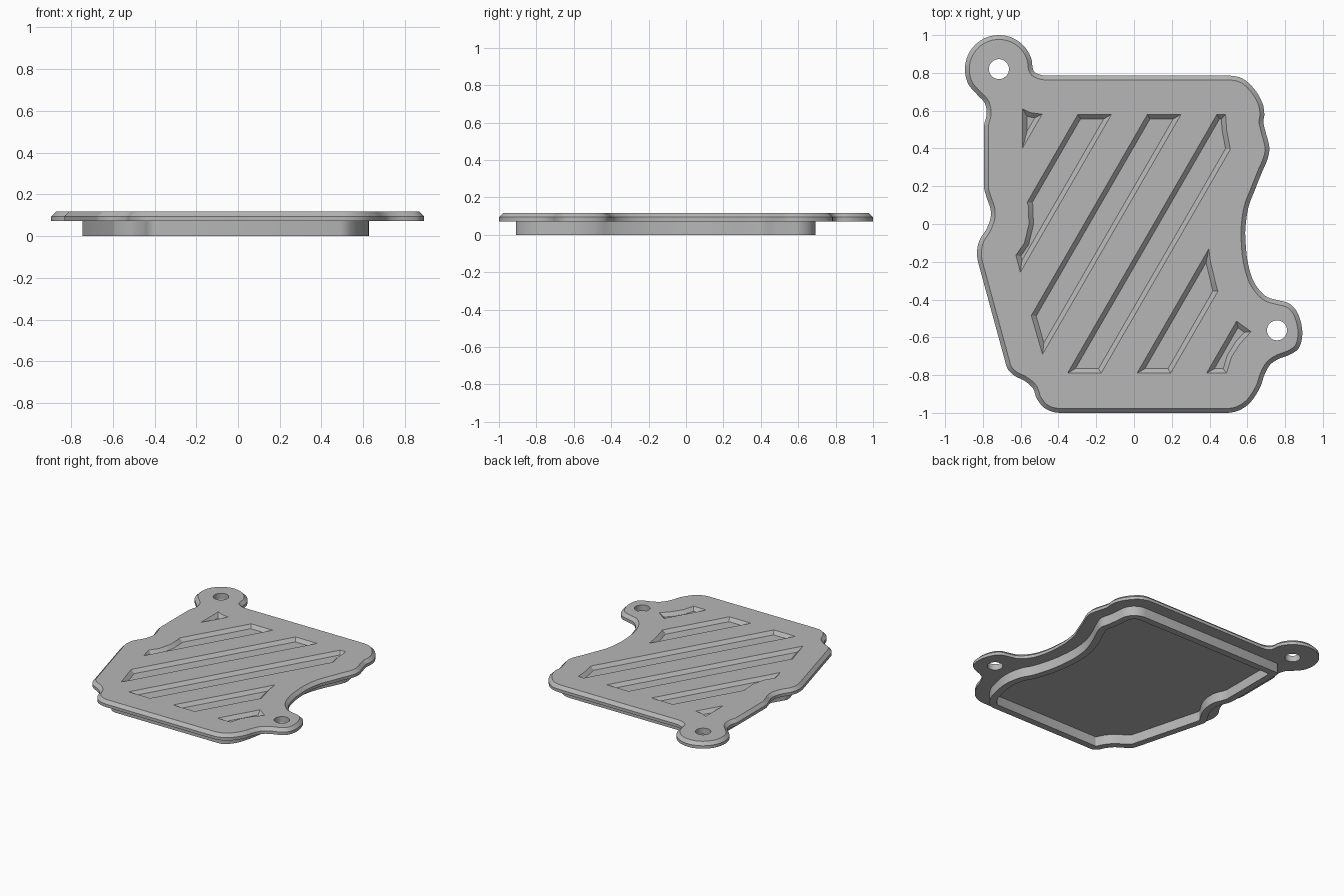
import bpy, bmesh, math
from mathutils import Vector

cube = bpy.data.objects.get("Cube")
if cube:
    bpy.data.objects.remove(cube, do_unlink=True)

grey = bpy.data.materials.new("plain_grey")
grey.use_nodes = True
grey.diffuse_color = (0.47, 0.47, 0.47, 1)
grey.node_tree.nodes["Principled BSDF"].inputs["Base Color"].default_value = grey.diffuse_color

BASE, SHOULDER, TOP = 0.072, 0.094, 0.117
GROOVE_DEPTH = 0.024


def hundredths(points):
    return [Vector(p) / 100 for p in points]


def circle(x, y, r, start, end, steps):
    """Clockwise arc, angles in degrees, in hundredths."""
    angles = [math.radians(start + (end - start) * i / steps) for i in range(steps + 1)]
    return [(x + r * math.cos(a), y + r * math.sin(a)) for a in angles]


def smooth_loop(points, steps=4):
    """Closed smooth curve through the points; long spans stay straight."""
    n, out = len(points), []
    tangents = [(points[(i + 1) % n] - points[i - 1]).normalized() for i in range(n)]
    for i in range(n):
        a, b = points[i], points[(i + 1) % n]
        length = (b - a).length
        out.append(a.copy())
        if length > 0.25:
            continue
        ta, tb = tangents[i] * length, tangents[(i + 1) % n] * length
        for k in range(1, steps):
            t = k / steps
            u = 1 - t
            out.append(a * (u * u * (1 + 2 * t)) + b * (t * t * (3 - 2 * t))
                       + ta * (t * u * u) - tb * (t * t * u))
    return out


def inset(points, d):
    """Mitred inset of a clockwise outline."""
    out = []
    for i, p in enumerate(points):
        e1 = (p - points[i - 1]).normalized()
        e2 = (points[(i + 1) % len(points)] - p).normalized()
        n1, n2 = Vector((e1.y, -e1.x)), Vector((e2.y, -e2.x))
        out.append(p + (n1 + n2) * (d / max(1 + n1.dot(n2), 0.1)))
    return out


def clip(points, value):
    """Keep the part of an outline where value(point) >= 0."""
    out = []
    for i, b in enumerate(points):
        a = points[i - 1]
        va, vb = value(a), value(b)
        if (va >= 0) != (vb >= 0):
            out.append(a.lerp(b, va / (va - vb)))
        if vb >= 0:
            out.append(b)
    return out


def loft(bm, rings, ring_shaped=False):
    """Join stacked outlines with walls; cap the ends, or close back on itself."""
    loops = [[bm.verts.new((p.x, p.y, z)) for p in pts] for pts, z in rings]
    pairs = list(zip(loops, loops[1:]))
    if ring_shaped:
        pairs.append((loops[-1], loops[0]))
    else:
        bm.faces.new(loops[0])
        bm.faces.new(loops[-1])
    for low, high in pairs:
        for i in range(len(low)):
            bm.faces.new((low[i - 1], low[i], high[i], high[i - 1]))


def make_object(name, bm):
    bmesh.ops.recalc_face_normals(bm, faces=bm.faces[:])
    mesh = bpy.data.meshes.new(name)
    bm.to_mesh(mesh)
    bm.free()
    mesh.materials.append(grey)
    obj = bpy.data.objects.new(name, mesh)
    bpy.context.collection.objects.link(obj)
    return obj


def select_only(obj):
    bpy.ops.object.select_all(action="DESELECT")
    obj.select_set(True)
    bpy.context.view_layer.objects.active = obj


# Cover plate: outline with two mounting ears and a chamfered top edge
plate_outline = smooth_loop(hundredths(circle(-71.5, 82, 18, 209, 0, 12) + [
    (-52, 80), (-47, 78.6),
    (49, 78.6), (57.5, 77), (64, 71), (68, 64), (69, 58), (68.5, 54), (69.6, 49),
    (71, 44), (71.7, 39.5), (70.6, 34), (68, 28), (64, 18), (60.6, 9), (59, -2),
    (59, -8), (60, -19), (62.7, -29), (66.4, -35), (70.6, -38.7), (76, -40.3),
    (82, -42), (86, -46), (88.6, -53), (89, -60), (87, -66), (82, -69.4),
    (76.4, -71.5), (72, -74.6), (69, -80), (67, -86), (62, -94), (56, -98.5), (49, -100),
    (-39, -100), (-46.6, -98), (-51.4, -92.6), (-53.5, -87), (-58, -83), (-63, -80.5),
    (-66.7, -77), (-68.3, -72.5),
    (-82.6, -20), (-83, -13.4), (-81.5, -8), (-78.3, -3), (-76, 3), (-76, 8),
    (-78, 14), (-79.4, 19.4), (-79.4, 52), (-78, 58), (-79, 64), (-82.6, 68)]))
bm = bmesh.new()
loft(bm, [(plate_outline, BASE), (plate_outline, SHOULDER),
          (inset(plate_outline, TOP - SHOULDER), TOP)])
plate = make_object("cover_plate", bm)

# Cutters: slanted stripes trimmed to the border of the grooved field
field = hundredths([
    (-59, 61), (-55, 59), (-48, 58), (48.5, 58), (49, 50), (51, 39.5), (42, 18),
    (39.5, -3), (39.5, -12), (40.5, -20), (44, -34.5), (49.5, -45.5), (53.7, -51),
    (62, -57), (56, -63.5), (51.6, -70.5), (49, -79), (-45, -79), (-48, -70.5),
    (-54.5, -48), (-62.5, -16.5), (-58, -10), (-55.6, 0), (-56, 10), (-59, 18)])
SPACING, WIDTH, FIRST = 0.368, 0.178, -1.0


def across(p):
    return p.x - p.y / math.sqrt(3)


bm = bmesh.new()
for k in range(6):
    left = FIRST + k * SPACING
    stripe = clip(field, lambda p: across(p) - left)
    stripe = clip(stripe, lambda p: left + WIDTH - across(p))
    lip = 0.006
    loft(bm, [(inset(stripe, GROOVE_DEPTH), TOP - GROOVE_DEPTH),
              (inset(stripe, -lip), TOP + lip)])

# Cutters: screw holes through both ears
for x, y in ((-71.5, 82), (75.7, -56.3)):
    rim = hundredths(circle(x, y, 5.3, 360, 0, 32)[:-1])
    loft(bm, [(rim, 0), (rim, 2 * TOP)])
cutters = make_object("groove_and_hole_cutters", bm)
cutters.hide_render = True

select_only(plate)
cut = plate.modifiers.new("cut", "BOOLEAN")
cut.operation = "DIFFERENCE"
cut.solver = "EXACT"
cut.object = cutters
bpy.ops.object.modifier_apply(modifier=cut.name)
bpy.data.objects.remove(cutters, do_unlink=True)

# Hollow locating skirt under the plate
skirt_outline = smooth_loop(hundredths([
    (-70.4, 67), (-68, 69.3), (48, 69.3), (55, 67), (59, 61.7), (60, 55), (61, 47),
    (62.5, 39.5), (59.5, 31), (55, 21.5), (51, 10), (49.5, -2), (50, -13), (51.6, -24),
    (56, -39), (60.6, -48), (62.7, -60), (61, -72.5), (57, -84), (49, -91),
    (-38, -91), (-42.4, -89), (-45, -84), (-49, -79), (-55, -75), (-60, -70),
    (-74, -18), (-74.5, -13), (-72.5, -9), (-69, -3), (-67, 3.5), (-67, 10),
    (-69.4, 16), (-70.4, 21)]))
skirt_inner = inset(skirt_outline, 0.05)
bm = bmesh.new()
loft(bm, [(skirt_outline, 0), (skirt_outline, BASE + 0.005),
          (skirt_inner, BASE + 0.005), (skirt_inner, 0)], ring_shaped=True)
skirt = make_object("locating_skirt", bm)

for obj in (plate, skirt):
    select_only(obj)
    bpy.ops.object.shade_smooth_by_angle(angle=math.radians(30))
